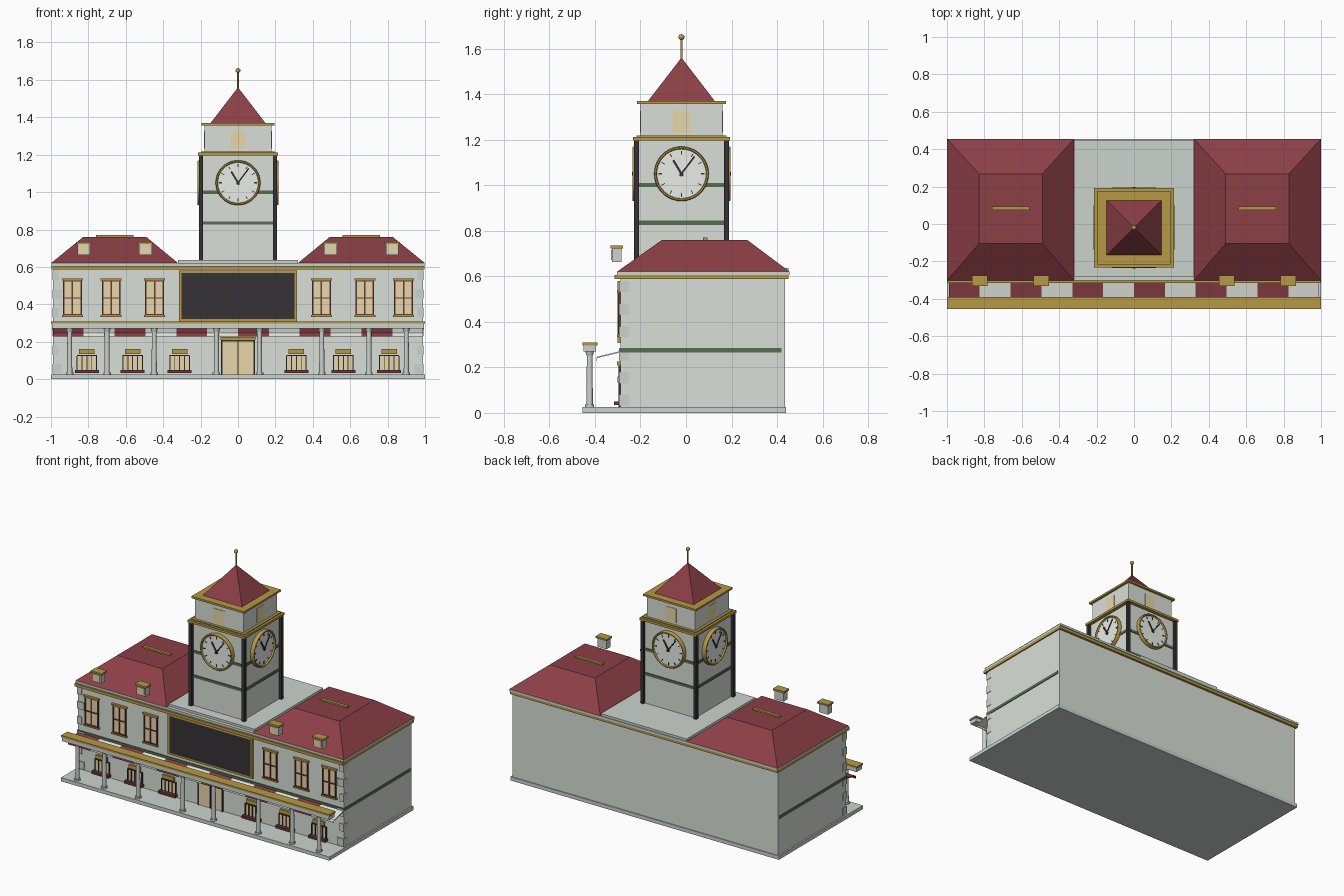
import bpy, bmesh, math
from mathutils import Matrix, Vector

if "Cube" in bpy.data.objects:
    bpy.data.objects.remove(bpy.data.objects["Cube"])

T = Matrix.Translation
R = Matrix.Rotation
MATS = {}
for n, c in dict(wall=(.70, .74, .69), trim=(.60, .65, .61), red=(.26, .05, .06), gold=(.47, .32, .06),
                 green=(.09, .16, .08), cream=(.80, .68, .40), dark=(.035, .032, .035),
                 brown=(.14, .04, .04), white=(.82, .84, .80)).items():
    MATS[n] = bpy.data.materials.new(n)
    MATS[n].diffuse_color = (*c, 1)


def box(bm, x0, x1, y0, y1, z0, z1, m=Matrix()):
    s = Matrix.Diagonal((x1 - x0, y1 - y0, z1 - z0, 1))
    bmesh.ops.create_cube(bm, size=1, matrix=m @ T(((x0 + x1) / 2, (y0 + y1) / 2, (z0 + z1) / 2)) @ s)


def cyl(bm, r0, r1, z0, z1, m=Matrix(), seg=16):
    bmesh.ops.create_cone(bm, cap_ends=True, segments=seg, radius1=r0, radius2=r1,
                          depth=z1 - z0, matrix=m @ T((0, 0, (z0 + z1) / 2)))


def finish(name, bm, mat, copies=None, smooth=False):
    me = bpy.data.meshes.new(name)
    if copies:
        src = bm.copy()
        bm.clear()
        for c in copies:
            tmp = bpy.data.meshes.new("tmp")
            src.to_mesh(tmp)
            tmp.transform(c)
            bm.from_mesh(tmp)
            bpy.data.meshes.remove(tmp)
        src.free()
    bmesh.ops.recalc_face_normals(bm, faces=bm.faces)
    bm.to_mesh(me)
    bm.free()
    ob = bpy.data.objects.new(name, me)
    bpy.context.collection.objects.link(ob)
    me.materials.append(MATS[mat])
    if smooth:
        bpy.ops.object.select_all(action='DESELECT')
        ob.select_set(True)
        bpy.context.view_layer.objects.active = ob
        bpy.ops.object.shade_smooth_by_angle(angle=math.radians(40))
    return ob


def boxes(name, mat, items, copies=None):
    bm = bmesh.new()
    for b in items:
        box(bm, *b)
    return finish(name, bm, mat, copies)


def prism(bm, profile, x0, x1):
    # extrude a y,z profile along x
    a = [bm.verts.new((x0, y, z)) for y, z in profile]
    f = bm.faces.new(a)
    g = bmesh.ops.extrude_face_region(bm, geom=[f])['geom']
    bm.faces.new(a) if not f.is_valid else None
    bmesh.ops.translate(bm, verts=[v for v in g if isinstance(v, bmesh.types.BMVert)], vec=(x1 - x0, 0, 0))


# main block, plinth and cornices
boxes("plinth", "trim", [(-1, 1, -.455, .44, 0, .025)])
boxes("main_walls", "wall", [(-.99, .99, -.287, .434, .02, .59)])
boxes("gold_cornice", "gold", [(-.998, .998, -.315, .45, .587, .606)])
boxes("roof_ledge", "trim", [(-.998, .998, -.303, .455, .606, .621)])
boxes("center_flat_roof", "trim", [(-.32, .32, -.28, .45, .615, .636)])
boxes("green_band", "green", [(-.994, .994, -.292, .42, .266, .286)])
boxes("corner_quoins", "trim", [b for k in range(6) for w in [.05 if k % 2 == 0 else .032]
      for z in [.03 + .1 * k] for b in [(-.993, -.993 + w, -.294, -.25, z, z + .05), (.993 - w, .993, -.294, -.25, z, z + .05)]])

# hipped roofs with flat tops
bm = bmesh.new()
for s in (-1, 1):
    lo = [bm.verts.new((s * x, y, .62)) for x, y in ((.32, -.303), (1, -.303), (1, .455), (.32, .455))]
    hi = [bm.verts.new((s * x, y, .76)) for x, y in ((.49, -.105), (.828, -.105), (.828, .268), (.49, .268))]
    bm.faces.new(lo)
    bm.faces.new(hi)
    for i in range(4):
        j = (i + 1) % 4
        bm.faces.new((lo[i], lo[j], hi[j], hi[i]))
finish("hipped_roofs", bm, "red")
boxes("roof_ridge_strips", "gold", [(x - .1, x + .1, .074, .094, .755, .77) for x in (-.66, .66)])

# dormer boxes
DX = (-.825, -.495, .495, .825)
boxes("dormer_boxes", "trim", [(x - .034, x + .034, -.325, -.283, .663, .724) for x in DX])
boxes("dormer_caps", "gold", [(x - .041, x + .041, -.332, -.276, .722, .734) for x in DX])
boxes("dormer_panes", "cream", [(x - .025, x + .025, -.329, -.32, .672, .716) for x in DX])

# upper windows
UX = [s * x for s in (-1, 1) for x in (.885, .678, .446)]
boxes("upper_window_panes", "cream", [(x - .046, x + .046, -.293, -.28, .345, .525) for x in UX])
fr = []
for x in UX:
    fr += [(x + d - .004, x + d + .004, -.298, -.28, .345, .525) for d in (-.046, 0, .046)]
    fr += [(x - .05, x + .05, -.298, -.28, z, z + .007) for z in (.341, .43, .521)]
boxes("upper_window_frames", "brown", fr)
boxes("upper_window_sills", "gold", [(x - .056, x + .056, -.303, -.28, z, z + .009) for x in UX for z in (.333, .528)])

# front screen
boxes("screen_frame", "gold", [(-.315, .315, -.3, -.28, z, z + .013) for z in (.308, .567)] +
      [(x - .0065, x + .0065, -.3, -.28, .308, .58) for x in (-.3085, .3085)])
boxes("screen_panel", "dark", [(-.304, .304, -.295, -.28, .315, .573)])

# entrance doors
boxes("entrance_doors", "cream", [(-.086, .086, -.293, -.28, .025, .203)])
boxes("door_frame", "dark", [(x - .004, x + .004, -.297, -.28, .025, .205) for x in (-.088, 0, .088)] +
      [(-.092, .092, -.297, -.28, .2, .208)])
boxes("door_header", "gold", [(-.094, .094, -.302, -.28, .208, .226)])

# service windows with sign plates and shelves
SX = [s * x for s in (-1, 1) for x in (.808, .563, .312)]
boxes("service_panes", "cream", [(x - .05, x + .05, -.292, -.28, .05, .125) for x in SX])
boxes("service_bars", "dark", [(x + d - .0025, x + d + .0025, -.297, -.28, .05, .125) for x in SX
      for d in (-.052, -.026, 0, .026, .052)] + [(x - .054, x + .054, -.297, -.28, .123, .128) for x in SX])
boxes("service_signs", "gold", [(x - .042, x + .042, -.3, -.28, .134, .16) for x in SX])
boxes("service_shelves", "brown", [(x - .064, x + .064, -.316, -.28, .034, .05) for x in SX])

# striped awning
w = 1.98 / 12
prof = [(-.285, .272), (-.39, .247), (-.394, .24), (-.394, .228), (-.39, .228), (-.39, .241), (-.285, .266)]
for i, mat in enumerate(("red", "white")):
    bm = bmesh.new()
    for k in range(i, 12, 2):
        prism(bm, prof, -.99 + k * w, -.99 + (k + 1) * w)
    finish(f"awning_{mat}_stripes", bm, mat)

# colonnade
bm = bmesh.new()
for s in (-1, 1):
    for x in (.9, .7, .448, .115):
        m = T((s * x, -.423, 0))
        cyl(bm, .02, .02, .024, .036, m)
        cyl(bm, .014, .0125, .036, .255, m)
        cyl(bm, .014, .02, .253, .272, m)
finish("porch_columns", bm, "trim", smooth=True)
boxes("porch_beam", "trim", [(-.995, .995, -.45, -.395, .27, .299)])
boxes("porch_beam_cap", "gold", [(-1, 1, -.455, -.389, .297, .309)])

# clock tower, local origin on its axis
AX = T((0, -.02, 0))
SIDES = [AX @ R(math.pi / 2 * k, 4, 'Z') for k in range(4)]


def tier(h, z0, z1):
    return (-h, h, -h, h, z0, z1)


boxes("tower_shaft", "wall", [tier(.19, .62, 1.2)], [AX])
boxes("tower_corner_posts", "dark", [(-.208, -.186, -.208, -.186, .63, 1.198)], SIDES)
boxes("tower_green_bands", "green", [tier(.195, z - .009, z + .009) for z in (.835, 1.0)], [AX])
boxes("tower_cornice", "gold", [tier(.213, 1.197, 1.212), tier(.198, 1.21, 1.218)], [AX])
boxes("tower_belfry", "wall", [tier(.18, 1.215, 1.36)], [AX])
boxes("belfry_windows", "cream", [(-.04, .04, -.183, -.17, 1.232, 1.326)], SIDES)
boxes("belfry_cornice", "gold", [tier(.196, 1.357, 1.37)], [AX])
bm = bmesh.new()
cyl(bm, .147 * math.sqrt(2), 0, 1.369, 1.56, AX @ R(math.pi / 4, 4, 'Z'), 4)
finish("tower_spire", bm, "red")
bm = bmesh.new()
cyl(bm, .005, .005, 1.54, 1.645, AX, 10)
bmesh.ops.create_uvsphere(bm, u_segments=16, v_segments=10, radius=.013, matrix=AX @ T((0, 0, 1.65)))
finish("spire_finial", bm, "gold", smooth=True)

# clocks on all four sides: face, ring, ticks and hands
C = T((0, 0, 1.05)) @ R(math.pi / 2, 4, 'X')
bm = bmesh.new()
cyl(bm, .113, .113, .185, .206, C, 40)
finish("clock_faces", bm, "white", SIDES, True)
bm = bmesh.new()
ring = [(.108, .19), (.12, .19), (.12, .212), (.117, .216), (.111, .216), (.108, .212)]
vs = [bm.verts.new(C @ Vector((r, 0, z))) for r, z in ring]
es = [bm.edges.new((vs[i], vs[(i + 1) % 6])) for i in range(6)]
bmesh.ops.spin(bm, geom=vs + es, cent=(0, 0, 1.05), axis=(0, 1, 0), angle=2 * math.pi, steps=40, use_merge=True)
bmesh.ops.remove_doubles(bm, verts=bm.verts, dist=1e-5)
finish("clock_rings", bm, "gold", SIDES, True)
bm = bmesh.new()
for k in range(12):
    t = .003 if k % 3 == 0 else .002
    box(bm, -t, t, -.209, -.2, .085, .101, T((0, 0, 1.05)) @ R(k * math.pi / 6, 4, 'Y'))
for ang, ln, t, y in ((-31, .07, .005, .212), (37, .095, .0035, .215)):
    box(bm, -t, t, -y, -y + .004, -.012, ln, T((0, 0, 1.05)) @ R(math.radians(ang), 4, 'Y'))
cyl(bm, .008, .008, .2, .217, C, 12)
finish("clock_ticks_and_hands", bm, "dark", SIDES)

for m in bpy.data.materials:
    if m.users and not m.is_grease_pencil:
        m.use_nodes = True
        m.node_tree.nodes["Principled BSDF"].inputs["Base Color"].default_value = m.diffuse_color
